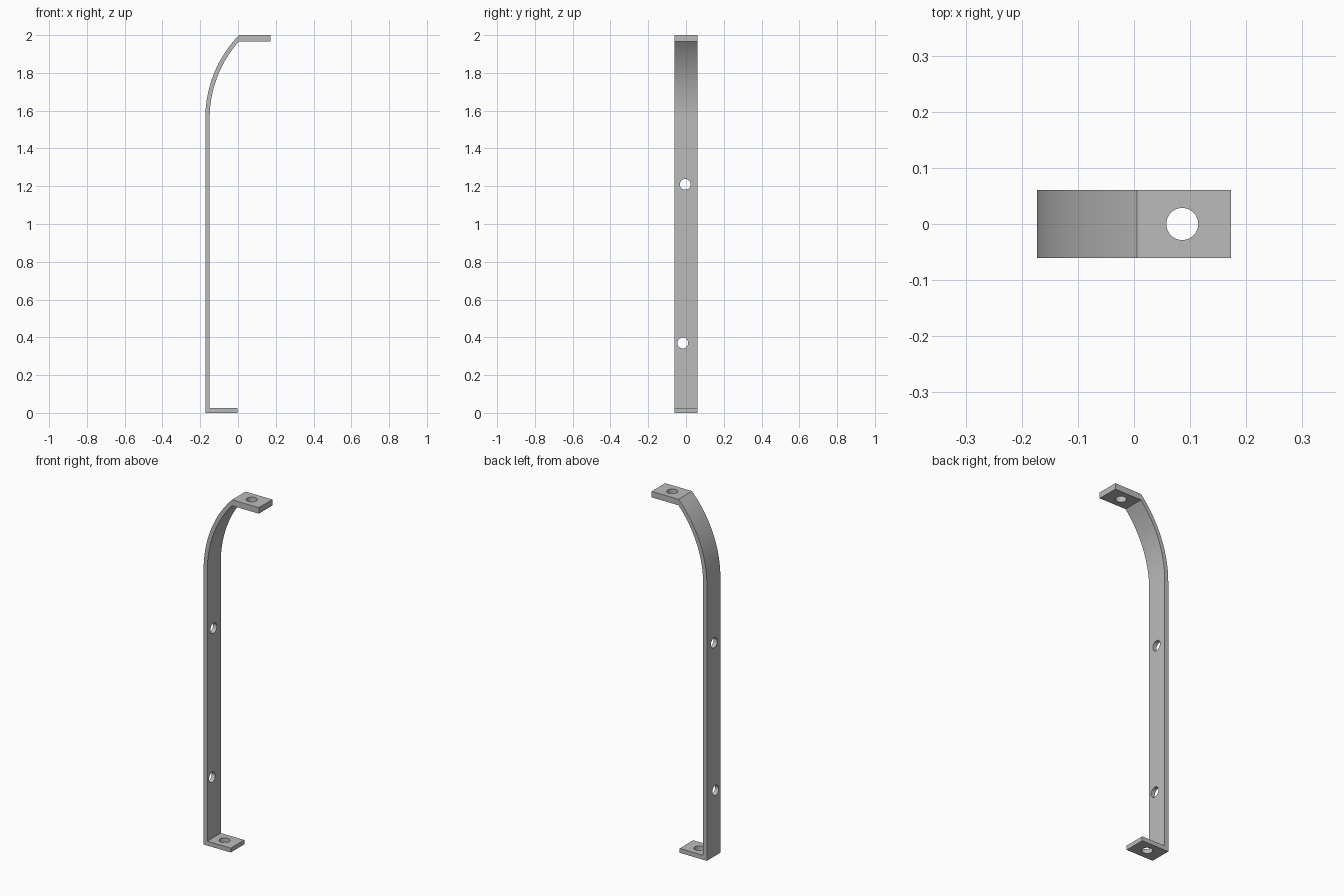
import bpy, bmesh, math

if "Cube" in bpy.data.objects:
    bpy.data.objects.remove(bpy.data.objects["Cube"], do_unlink=True)

steel = bpy.data.materials.new("grey_steel")
steel.use_nodes = True
grey = (0.5, 0.5, 0.5, 1.0)
steel.diffuse_color = grey
steel.node_tree.nodes["Principled BSDF"].inputs["Base Color"].default_value = grey

HALF_WIDTH = 0.0605
LEFT, RIGHT = -0.173, 0.173
STRIP = 0.023           # strip thickness
BEND_Z = 1.56           # where the upright starts to curve
JOIN_X = 0.005          # where the curve meets the top plate
TOP_BOTTOM = 1.966      # underside of the top plate
HOLE = 0.0285


def extrude_profile(name, points):
    """Extrude an x-z outline across the width of the bracket."""
    bm = bmesh.new()
    face = bm.faces.new([bm.verts.new((x, -HALF_WIDTH, z)) for x, z in points])
    result = bmesh.ops.extrude_face_region(bm, geom=[face])
    verts = [v for v in result["geom"] if isinstance(v, bmesh.types.BMVert)]
    bmesh.ops.translate(bm, verts=verts, vec=(0, 2 * HALF_WIDTH, 0))
    bmesh.ops.recalc_face_normals(bm, faces=bm.faces)
    mesh = bpy.data.meshes.new(name)
    bm.to_mesh(mesh)
    bm.free()
    mesh.materials.append(steel)
    obj = bpy.data.objects.new(name, mesh)
    bpy.context.collection.objects.link(obj)
    return obj


def drill(obj, centre, along_x=False):
    """Cut a round through hole."""
    turn = (0, math.pi / 2, 0) if along_x else (0, 0, 0)
    bpy.ops.mesh.primitive_cylinder_add(vertices=40, radius=HOLE, depth=0.15,
                                        location=centre, rotation=turn)
    cutter = bpy.context.object
    cutter.name = "hole_cutter"
    cutter.hide_render = True
    cutter.data.materials.append(steel)
    mod = obj.modifiers.new("hole", 'BOOLEAN')
    mod.operation = 'DIFFERENCE'
    mod.solver = 'EXACT'
    mod.object = cutter
    activate(obj)
    bpy.ops.object.modifier_apply(modifier=mod.name)
    bpy.data.objects.remove(cutter, do_unlink=True)


def activate(obj):
    bpy.ops.object.select_all(action='DESELECT')
    obj.select_set(True)
    bpy.context.view_layer.objects.active = obj


def arc(radius, centre_x, end_z, steps=32):
    end = math.asin((end_z - BEND_Z) / radius)
    return [(centre_x - radius * math.cos(end * i / steps),
             BEND_Z + radius * math.sin(end * i / steps)) for i in range(steps + 1)]


# Upright strip with its curved upper end
rise, run = 2 - BEND_Z, JOIN_X - LEFT
radius = (run ** 2 + rise ** 2) / (2 * run)
outer = arc(radius, LEFT + radius, 2.0)
inner = arc(radius - STRIP, LEFT + radius, TOP_BOTTOM)
upright = extrude_profile("curved_upright", [(LEFT, 0)] + outer + inner[::-1] + [(LEFT + STRIP, 0)])
for y, z in ((-0.004, 1.21), (-0.017, 0.37)):
    drill(upright, (LEFT, y, z), along_x=True)


# Flat mounting plates at the top and the foot
def plate(name, x0, x1, z0, z1, hole_x):
    obj = extrude_profile(name, [(x0, z0), (x1, z0), (x1, z1), (x0, z1)])
    drill(obj, (hole_x, 0, (z0 + z1) / 2))
    return obj


top_plate = plate("top_plate", JOIN_X, RIGHT, TOP_BOTTOM, 2.0, 0.086)
foot_plate = plate("foot_plate", LEFT + STRIP, -0.003, 0, 0.025, -0.085)

for part in (upright, top_plate, foot_plate):
    activate(part)
    bpy.ops.object.shade_smooth_by_angle(angle=math.radians(30))
